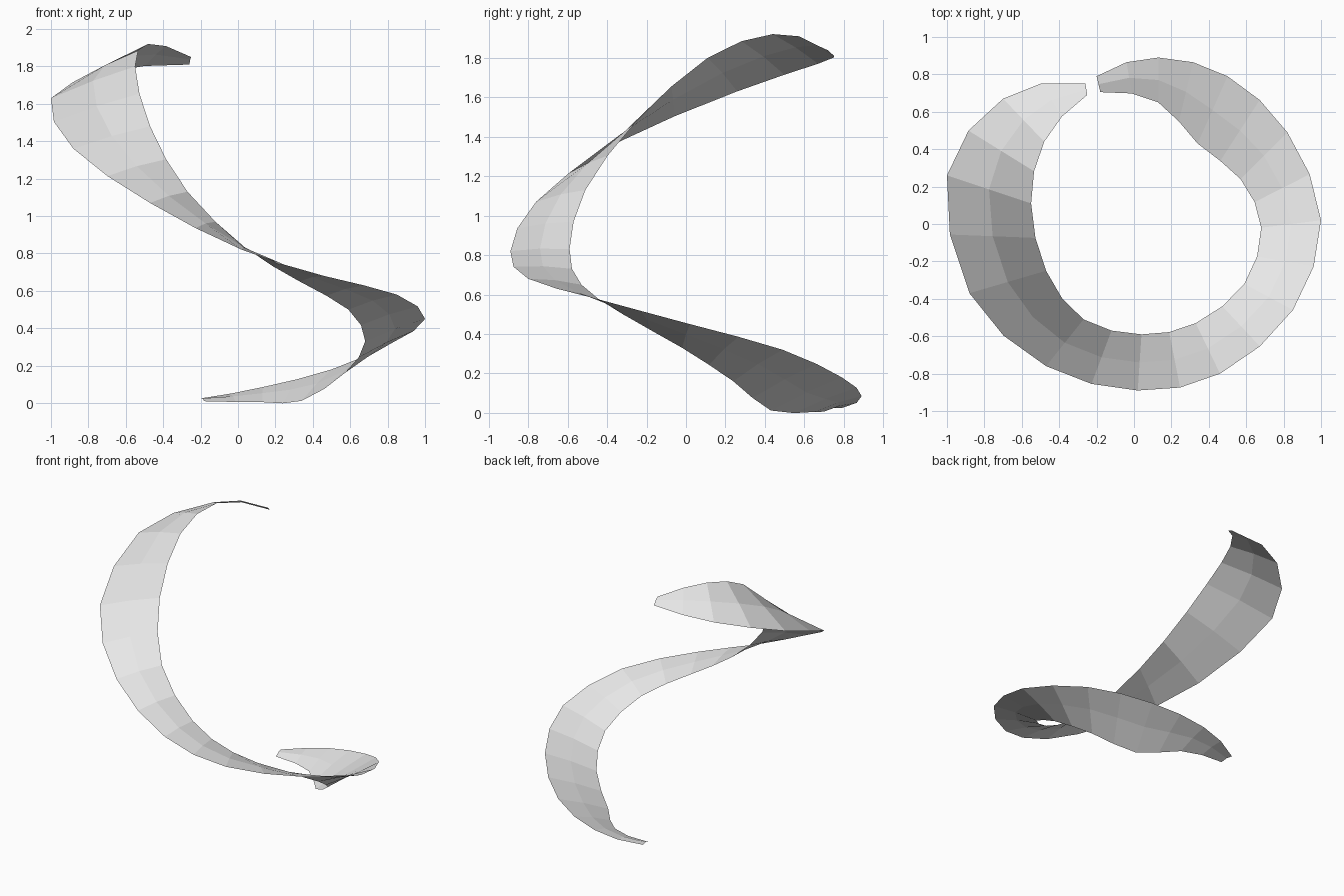
import bpy
import bmesh
from mathutils import Vector

default_cube = bpy.data.objects.get("Cube")
if default_cube:
    bpy.data.objects.remove(default_cube, do_unlink=True)

# Guide points of the two ribbon edges, from the low end up to the high end
OUTER = [(-.2, .79, .025), (.13, .89, .085), (.5, .79, .18), (.82, .49, .32),
         (1, .02, .45), (.85, -.46, .58), (.46, -.8, .68), (.02, -.89, .82),
         (-.47, -.76, 1.07), (-.88, -.37, 1.36), (-1, .26, 1.63),
         (-.7, .67, 1.77), (-.26, .75, 1.81)]
INNER = [(-.18, .705, .01), (.13, .65, .005), (.34, .43, .012), (.57, .24, .16),
         (.68, -.02, .33), (.59, -.32, .5), (.33, -.53, .65), (.04, -.59, .83),
         (-.27, -.51, 1.13), (-.47, -.25, 1.48), (-.55, .11, 1.8),
         (-.48, .44, 1.92), (-.25, .69, 1.85)]
CROWN = .008


def refine(points):
    """Add a smooth in-between station in every span of a guide line."""
    pts = [Vector(p) for p in points]
    before = 3 * pts[0] - 3 * pts[1] + pts[2]
    after = 3 * pts[-1] - 3 * pts[-2] + pts[-3]
    padded = [before] + pts + [after]
    result = []
    for i, point in enumerate(pts[:-1]):
        a, b, c, d = padded[i:i + 4]
        result += [point, (9 * (b + c) - a - d) / 16]
    return result + [pts[-1]]


def make_material(name, colour):
    material = bpy.data.materials.new(name)
    material.use_nodes = True
    material.diffuse_color = colour
    shader = material.node_tree.nodes["Principled BSDF"]
    shader.inputs["Base Color"].default_value = colour
    return material


def make_ribbon(name, outer_edge, inner_edge, material):
    """Skin a single sheet across the edges, with a slightly raised middle row."""
    bm = bmesh.new()
    rows = []
    for outer, inner in zip(outer_edge, inner_edge):
        middle = (outer + inner) / 2 + Vector((0, 0, CROWN))
        rows.append([bm.verts.new(p) for p in (outer, middle, inner)])
    for low, high in zip(rows, rows[1:]):
        for k in range(len(low) - 1):
            bm.faces.new((low[k], low[k + 1], high[k + 1], high[k]))
    # The sheet has one consistent side, facing upward
    bm.normal_update()
    if sum(face.normal.z for face in bm.faces) < 0:
        bmesh.ops.reverse_faces(bm, faces=bm.faces[:])
    mesh = bpy.data.meshes.new(name)
    bm.to_mesh(mesh)
    bm.free()
    mesh.materials.append(material)
    ribbon = bpy.data.objects.new(name, mesh)
    bpy.context.collection.objects.link(ribbon)
    return ribbon


# Twisting spiral ribbon
light_grey = make_material("light_grey", (.8, .8, .8, 1))
make_ribbon("spiral_ribbon", refine(OUTER), refine(INNER), light_grey)
